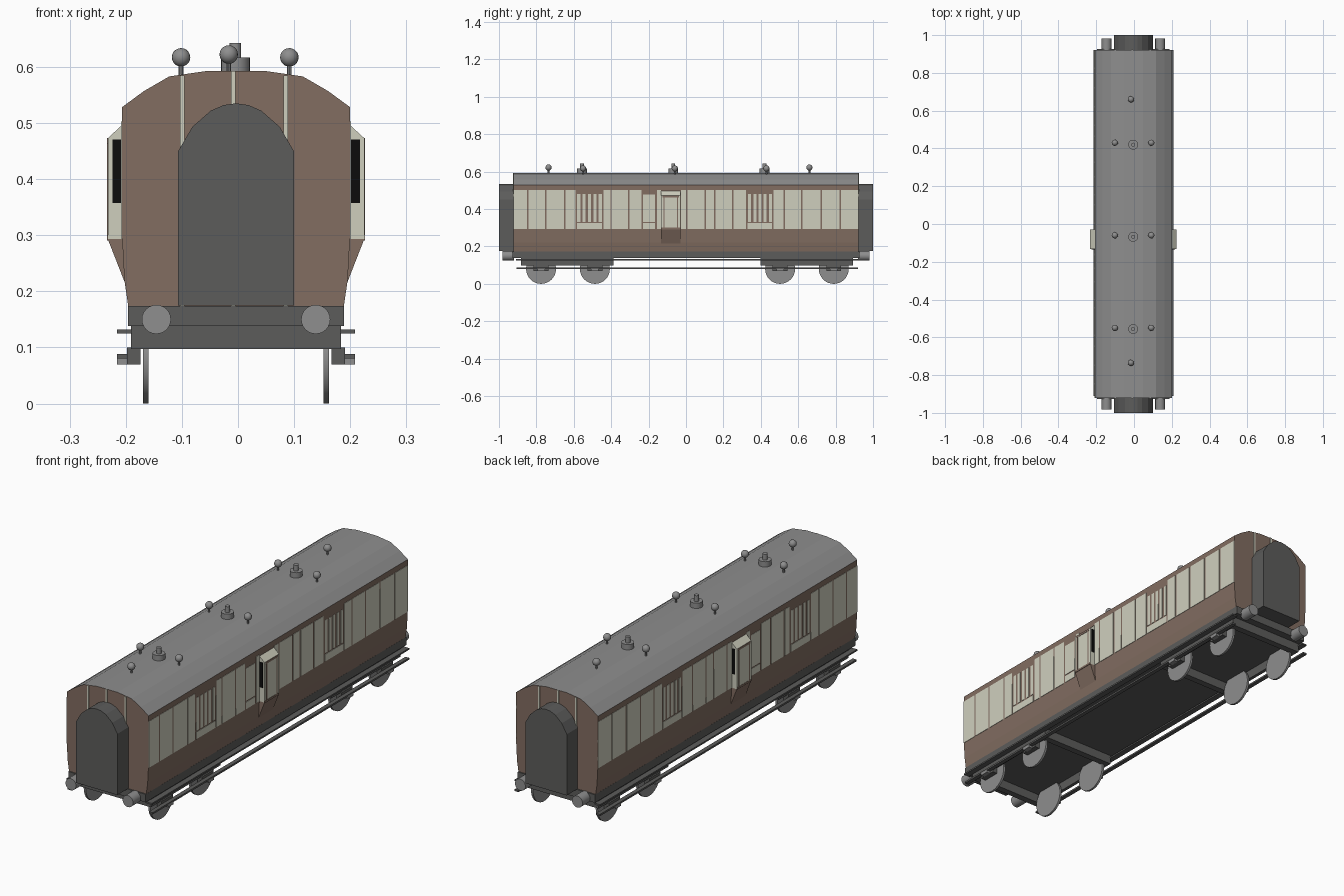
import bpy, bmesh, math
from mathutils import Matrix, Vector

if "Cube" in bpy.data.objects:
    bpy.data.objects.remove(bpy.data.objects["Cube"])

CX = -0.0035  # the coach body sits very slightly off centre


def material(name, rgb):
    m = bpy.data.materials.new(name)
    m.diffuse_color = [((v / 255 + 0.055) / 1.055) ** 2.4 for v in rgb] + [1]
    m.use_nodes = True
    m.node_tree.nodes["Principled BSDF"].inputs["Base Color"].default_value = m.diffuse_color
    return m


BROWN = material("brown", (130, 109, 97))
CREAM = material("cream", (207, 207, 190))
DARK = material("dark_grey", (92, 92, 91))
GREY = material("mid_grey", (142, 142, 142))
BLACK = material("black", (12, 12, 12))


def finish(bm, name, mats, smooth=False):
    bmesh.ops.recalc_face_normals(bm, faces=bm.faces)
    me = bpy.data.meshes.new(name)
    bm.to_mesh(me)
    bm.free()
    for m in mats:
        me.materials.append(m)
    ob = bpy.data.objects.new(name, me)
    bpy.context.collection.objects.link(ob)
    ob.location.x = CX
    if smooth:
        bpy.ops.object.select_all(action='DESELECT')
        ob.select_set(True)
        bpy.context.view_layer.objects.active = ob
        bpy.ops.object.shade_smooth_by_angle(angle=math.radians(35))
    return ob


def add_box(bm, x0, x1, y0, y1, z0, z1):
    mat = Matrix.Translation(((x0 + x1) / 2, (y0 + y1) / 2, (z0 + z1) / 2)) @ \
        Matrix.Diagonal((abs(x1 - x0), abs(y1 - y0), abs(z1 - z0), 1))
    bmesh.ops.create_cube(bm, size=1, matrix=mat)


def boxes(name, mat, items):
    bm = bmesh.new()
    for it in items:
        add_box(bm, *it)
    return finish(bm, name, [mat])


def prism(name, pts, y0, y1, mats, rule=None):
    """Extrude an (x, z) outline along y."""
    bm = bmesh.new()
    f = bm.faces.new([bm.verts.new((x, y0, z)) for x, z in pts])
    ext = bmesh.ops.extrude_face_region(bm, geom=[f])
    bmesh.ops.translate(bm, vec=(0, y1 - y0, 0),
                        verts=[v for v in ext["geom"] if isinstance(v, bmesh.types.BMVert)])
    if rule:
        for face in bm.faces:
            face.normal_update()
            face.material_index = rule(face)
    return finish(bm, name, mats)


def add_cyl(bm, centre, r, depth, axis, seg=24):
    rot = Vector((0, 0, 1)).rotation_difference(Vector(axis)).to_matrix().to_4x4()
    bmesh.ops.create_cone(bm, cap_ends=True, segments=seg, radius1=r, radius2=r, depth=depth,
                          matrix=Matrix.Translation(centre) @ rot)


def mirrored(half):
    return half + [(-x, z) for x, z in reversed(half) if x > 1e-6]


# Body shell with roof, brown sides and ends, grey roof faces
body = mirrored([(0.192, 0.173), (0.199, 0.22), (0.203, 0.295), (0.2035, 0.528),
                 (0.164, 0.557), (0.119, 0.583), (0.05, 0.593)])
prism("coach_body", body, -0.922, 0.922, [BROWN, GREY],
      lambda f: 1 if f.calc_center_median().z > 0.53 and abs(f.normal.y) < 0.5 else 0)

# Gangway connections at both ends
gangway = mirrored([(0.103, 0.175), (0.103, 0.45), (0.078, 0.493), (0.045, 0.522),
                    (0.022, 0.532), (0, 0.535)])
for s, label in ((-1, "front"), (1, "back")):
    prism(label + "_gangway", gangway, s * 0.92, s * 1.0, [DARK])
    # Cream uprights on the end wall
    boxes(label + "_end_strips", CREAM,
          [(x - 0.004, x + 0.004, s * 0.92, s * 0.925, 0.173, top)
           for x, top in ((-0.096, 0.585), (-0.005, 0.593), (0.089, 0.585))])

# Underframe, with end beams
boxes("underframe", DARK, [(-0.1925, 0.1925, -0.927, 0.927, 0.138, 0.174)])

# Side panels: (start, end) along y
panels = [(-0.922, -0.845), (-0.845, -0.749), (-0.749, -0.647), (-0.647, -0.588),
          (-0.444, -0.401), (-0.401, -0.305), (-0.305, -0.235), (-0.160, -0.130),
          (-0.032, 0.005), (0.005, 0.102), (0.102, 0.155), (0.155, 0.251), (0.251, 0.326),
          (0.465, 0.524), (0.524, 0.620), (0.620, 0.722), (0.722, 0.824), (0.824, 0.922)]
for s, label in ((-1, "left"), (1, "right")):
    x0, x1 = s * 0.2, s * 0.2048
    items = []
    for a, b in panels:
        a = a if a < -0.92 else a + 0.004
        b = b if b > 0.92 else b - 0.004
        items.append((x0, x1, a, b, 0.294, 0.503))
    # Barred luggage doors
    for a, b in ((-0.588, -0.444), (0.326, 0.465)):
        step = (b - a) / 5
        for i in range(5):
            items.append((x0, x1, a + i * step + 0.006, a + (i + 1) * step - 0.006, 0.332, 0.480))
        items.append((x0, x1, a + 0.004, b - 0.004, 0.294, 0.326))
    # Guard's door
    items.append((x0, x1, -0.229, -0.166, 0.332, 0.478))
    items.append((x0, x1, -0.229, -0.166, 0.294, 0.326))
    boxes(label + "_cream_panels", CREAM, items)

    # Lookout bay: cream top, brown tapered foot
    prism(label + "_lookout_top",
          [(s * 0.195, 0.293), (s * 0.2285, 0.293), (s * 0.2285, 0.473), (s * 0.2035, 0.496),
           (s * 0.195, 0.496)], -0.133, -0.030, [CREAM])
    prism(label + "_lookout_foot",
          [(s * 0.19, 0.293), (s * 0.2285, 0.293), (s * 0.198, 0.215), (s * 0.19, 0.215)],
          -0.133, -0.030, [BROWN])
    boxes(label + "_lookout_windows", BLACK,
          [(s * 0.2, s * 0.2205, y - 0.0015, y + 0.0015, 0.357, 0.471) for y in (-0.133, -0.030)])
    f0, f1 = s * 0.226, s * 0.2298
    boxes(label + "_lookout_frame", BROWN,
          [(f0, f1, -0.121, -0.115, 0.293, 0.466), (f0, f1, -0.048, -0.042, 0.293, 0.466),
           (f0, f1, -0.126, -0.037, 0.463, 0.473), (f0, f1, -0.133, -0.030, 0.291, 0.300)])

    # Long footboards
    boxes(label + "_footboards", DARK,
          [(s * 0.185, s * 0.212, -0.91, 0.92, 0.125, 0.132),
           (s * 0.193, s * 0.212, -0.905, 0.92, 0.080, 0.088)])

# Bogies: side frames, cross beams, axle boxes and wheels
for label, ends, axles in (("front", (-0.882, -0.387), (-0.775, -0.487)),
                           ("back", (0.398, 0.893), (0.503, 0.790))):
    a, b = ends
    parts = [(-0.187, 0.187, a, a + 0.03, 0.097, 0.139), (-0.187, 0.187, b - 0.03, b, 0.097, 0.139)]
    for s in (-1, 1):
        parts.append((s * 0.172, s * 0.187, a, b, 0.097, 0.139))
        parts += [(s * 0.17, s * 0.194, y - 0.04, y + 0.04, 0.070, 0.100) for y in axles]
    boxes(label + "_bogie_frame", DARK, parts)
    boxes(label + "_axle_covers", GREY,
          [(s * 0.192, s * 0.212, y - 0.02, y + 0.02, 0.070, 0.082) for s in (-1, 1) for y in axles])
    bm = bmesh.new()
    for y in axles:
        for s in (-1, 1):
            add_cyl(bm, (s * 0.161, y, 0.08), 0.08, 0.010, (1, 0, 0), 32)
    finish(bm, label + "_wheels", [GREY], True)

# Buffers
bm = bmesh.new()
for s in (-1, 1):
    for x in (-0.142, 0.142):
        add_cyl(bm, (x, s * 0.95, 0.15), 0.026, 0.062, (0, 1, 0))
finish(bm, "buffers", [GREY], True)

# Roof lamp tops: ball on a short stem
bm = bmesh.new()
spots = [(x, y, 0.617) for y in (0.43, -0.06, -0.55) for x in (-0.098, 0.095)]
spots += [(-0.013, 0.66, 0.622), (-0.013, -0.735, 0.622)]
for x, y, z in spots:
    bmesh.ops.create_uvsphere(bm, u_segments=16, v_segments=10, radius=0.0165,
                              matrix=Matrix.Translation((x, y, z)))
    add_cyl(bm, (x, y, z - 0.025), 0.0045, 0.04, (0, 0, 1), 10)
finish(bm, "roof_ball_lamps", [GREY], True)

# Roof ventilators: wide base with a small cap
bm = bmesh.new()
for y in (0.42, -0.068, -0.556):
    add_cyl(bm, (-0.001, y, 0.6), 0.026, 0.034, (0, 0, 1), 20)
    add_cyl(bm, (-0.001, y, 0.627), 0.0105, 0.032, (0, 0, 1), 14)
finish(bm, "roof_ventilators", [GREY], True)
